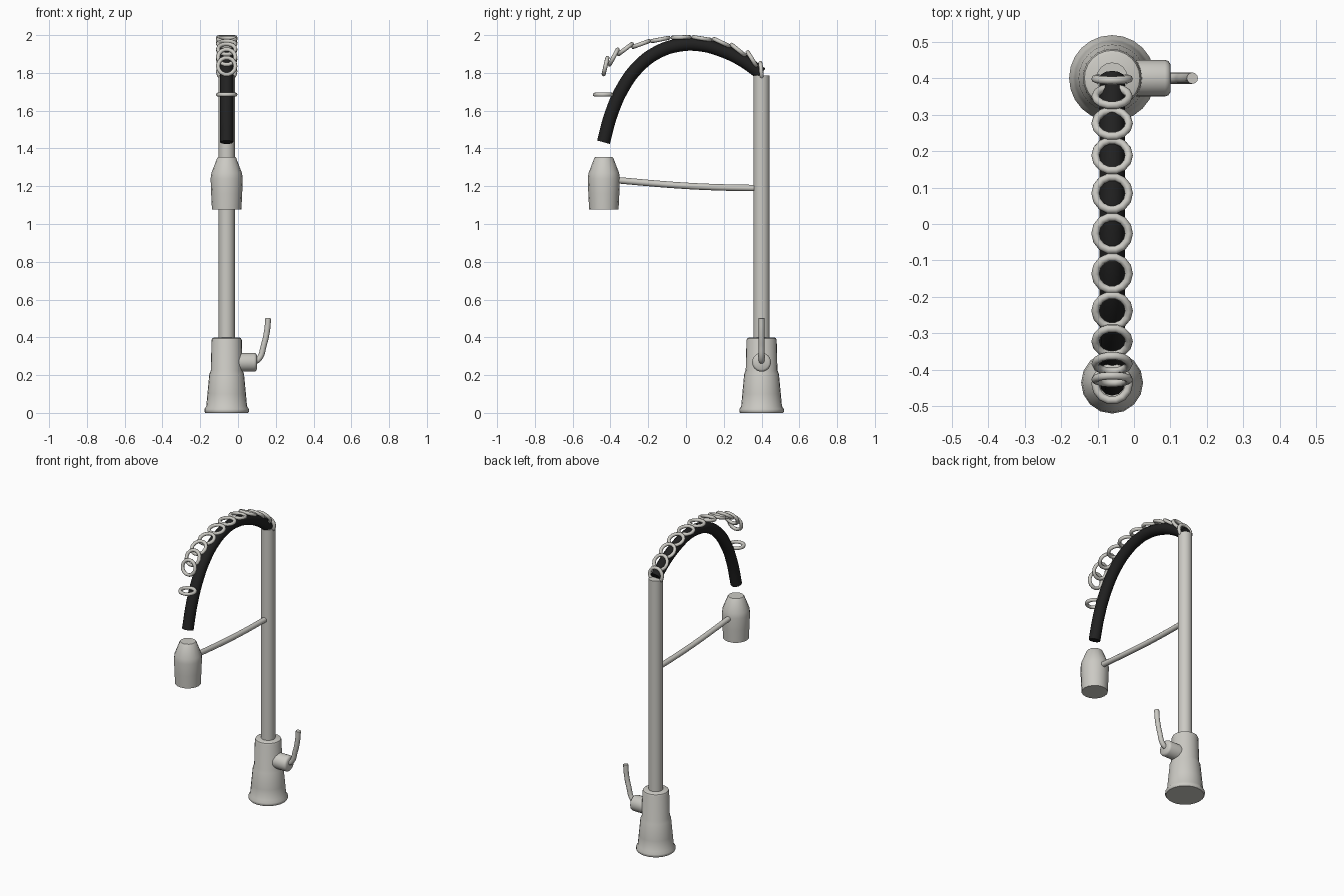
import bpy
import bmesh
import math
from mathutils import Matrix, Vector

if "Cube" in bpy.data.objects:
    bpy.data.objects.remove(bpy.data.objects["Cube"])

CX = -0.06          # centre plane of the tap
POST_Y = 0.40       # post axis
HEAD_Y = -0.435     # spray head axis


def material(name, rgb):
    mat = bpy.data.materials.new(name)
    mat.use_nodes = True
    mat.diffuse_color = (*rgb, 1)
    mat.node_tree.nodes["Principled BSDF"].inputs["Base Color"].default_value = (*rgb, 1)
    return mat


steel = material("brushed steel", (0.60, 0.59, 0.55))
rubber = material("black rubber", (0.015, 0.015, 0.015))


def finish(obj, mat, angle=40):
    obj.data.materials.append(mat)
    bpy.ops.object.select_all(action='DESELECT')
    obj.select_set(True)
    bpy.context.view_layer.objects.active = obj
    bpy.ops.object.shade_smooth_by_angle(angle=math.radians(angle))
    return obj


def lathe(name, profile, place, sides=24):
    """Closed solid of revolution from (radius, height) pairs."""
    bm = bmesh.new()
    rings = [[bm.verts.new((r * math.cos(2 * math.pi * i / sides),
                            r * math.sin(2 * math.pi * i / sides), z))
              for i in range(sides)] for r, z in profile]
    for low, high in zip(rings, rings[1:]):
        for i in range(sides):
            j = (i + 1) % sides
            bm.faces.new((low[i], low[j], high[j], high[i]))
    bm.faces.new(rings[0][::-1])
    bm.faces.new(rings[-1])
    bm.transform(place)
    mesh = bpy.data.meshes.new(name)
    bm.to_mesh(mesh)
    bm.free()
    obj = bpy.data.objects.new(name, mesh)
    bpy.context.collection.objects.link(obj)
    return finish(obj, steel)


def tube(name, points, radius, mat, steps=6):
    """Round tube along a smooth path, converted to a mesh."""
    curve = bpy.data.curves.new(name, 'CURVE')
    curve.dimensions = '3D'
    curve.bevel_depth = radius
    curve.bevel_resolution = 4
    curve.resolution_u = steps
    curve.use_fill_caps = True
    spline = curve.splines.new('BEZIER')
    spline.bezier_points.add(len(points) - 1)
    for bp, co in zip(spline.bezier_points, points):
        bp.co = co
        bp.handle_left_type = bp.handle_right_type = 'AUTO'
    obj = bpy.data.objects.new(name, curve)
    bpy.context.collection.objects.link(obj)
    bpy.ops.object.select_all(action='DESELECT')
    obj.select_set(True)
    bpy.context.view_layer.objects.active = obj
    bpy.ops.object.convert(target='MESH')
    return finish(bpy.context.object, mat)


at_post = Matrix.Translation((CX, POST_Y, 0))
at_head = Matrix.Translation((CX, HEAD_Y, 0))

# Flared base and upright post
lathe("base", [(0.113, 0), (0.118, 0.006), (0.118, 0.02), (0.108, 0.035),
               (0.102, 0.10), (0.092, 0.205), (0.084, 0.225), (0.080, 0.385),
               (0.076, 0.395), (0.066, 0.40)], at_post)
lathe("post", [(0.043, 0.38), (0.043, 1.787)], at_post, 16)

# Spray head
lathe("spray_head", [(0.078, 1.078), (0.082, 1.16), (0.085, 1.24),
                     (0.081, 1.27), (0.050, 1.35), (0.046, 1.354)], at_head, 16)

# Side valve and lever
lathe("valve", [(0.050, 0), (0.050, 0.145), (0.047, 0.154), (0.038, 0.16)],
      Matrix.Translation((CX, POST_Y, 0.268)) @ Matrix.Rotation(math.pi / 2, 4, 'Y'))
tube("lever", [Vector((x, POST_Y, z)) for x, z in
               ((0.08, 0.268), (0.11, 0.285), (0.137, 0.36), (0.153, 0.43), (0.160, 0.502))],
     0.0155, steel)

# Support arm from post to head
tube("support_arm", [Vector((CX, y, z)) for y, z in
                     ((0.38, 1.19), (0.18, 1.194), (-0.03, 1.204), (-0.39, 1.234))],
     0.017, steel)

# Arched flexible hose
tube("hose", [Vector((CX, y, z)) for y, z in
              ((-0.437, 1.433), (-0.395, 1.585), (-0.335, 1.72), (-0.255, 1.83),
               (-0.15, 1.91), (-0.03, 1.948), (0.08, 1.948), (0.18, 1.922),
               (0.29, 1.872), (0.40, 1.795))], 0.035, rubber, 8)

# Spring rings: y, z and tilt in degrees
rings = [(0.398, 1.808, -85), (0.350, 1.872, -58), (0.276, 1.921, -39),
         (0.188, 1.961, -25), (0.084, 1.982, -9), (-0.026, 1.988, 2),
         (-0.136, 1.977, 11), (-0.238, 1.953, 20), (-0.322, 1.926, 37),
         (-0.383, 1.884, 62), (-0.426, 1.836, 77), (-0.438, 1.685, 0)]
for n, (y, z, tilt) in enumerate(rings, 1):
    bpy.ops.mesh.primitive_torus_add(
        location=(CX, y, z), rotation=(math.radians(tilt), 0, 0),
        major_radius=0.046, minor_radius=0.011, major_segments=14, minor_segments=8)
    ring = bpy.context.object
    ring.name = f"spring_ring_{n}"
    finish(ring, steel, 60)
